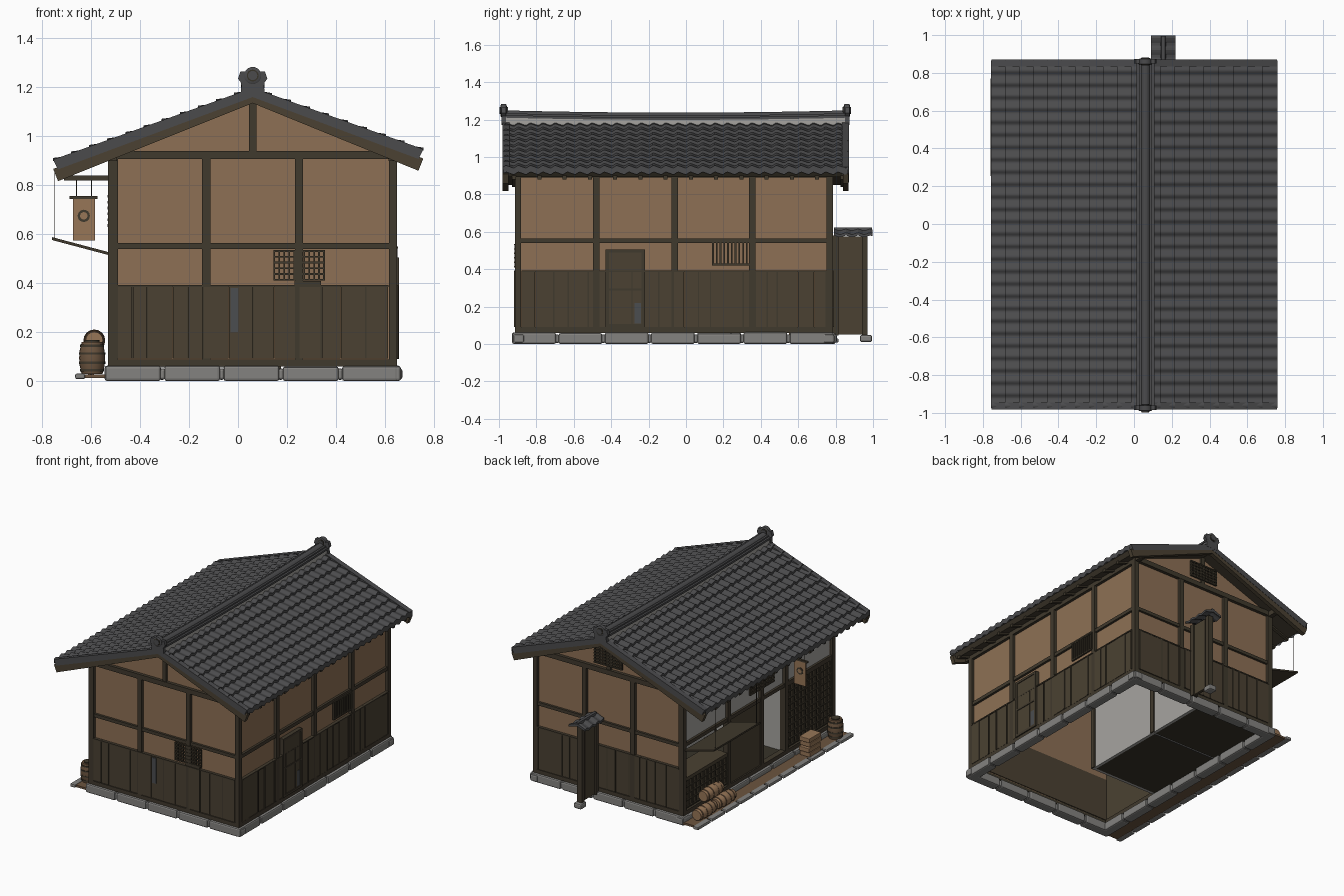
import bpy, bmesh, math, random
from mathutils import Matrix, Vector

random.seed(4)
if "Cube" in bpy.data.objects:
    bpy.data.objects.remove(bpy.data.objects["Cube"])


def material(name, r, g, b):
    m = bpy.data.materials.new(name)
    m.use_nodes = True
    m.diffuse_color = (r, g, b, 1)
    m.node_tree.nodes["Principled BSDF"].inputs["Base Color"].default_value = (r, g, b, 1)
    return m


CLAY = material("clay wall", .268, .163, .09)
PLASTER = material("pale plaster", .38, .37, .35)
TIMBER = material("dark timber", .051, .041, .026)
PLANK = material("weathered plank", .069, .053, .032)
TILE = material("roof tile", .07, .07, .073)
STONE = material("foundation stone", .23, .225, .215)
STRAW = material("light wood", .31, .18, .095)
CRATE = material("crate wood", .15, .09, .05)
SHADE = material("dark floor", .038, .033, .022)
BLUE = material("faded blue", .07, .075, .08)


def finish(name, bm, mat, smooth=False):
    bmesh.ops.recalc_face_normals(bm, faces=bm.faces)
    me = bpy.data.meshes.new(name)
    bm.to_mesh(me)
    bm.free()
    me.materials.append(mat)
    ob = bpy.data.objects.new(name, me)
    bpy.context.collection.objects.link(ob)
    if smooth:
        bpy.ops.object.select_all(action='DESELECT')
        ob.select_set(True)
        bpy.context.view_layer.objects.active = ob
        bpy.ops.object.shade_smooth_by_angle(angle=math.radians(40))
    return ob


def boxes(name, items, mat, bevel=0):
    """Each item is x0, x1, y0, y1, z0, z1."""
    bm = bmesh.new()
    for x0, x1, y0, y1, z0, z1 in items:
        c = Vector((x0 + x1, y0 + y1, z0 + z1)) / 2
        size = Matrix.Diagonal((abs(x1 - x0), abs(y1 - y0), abs(z1 - z0), 1))
        bmesh.ops.create_cube(bm, size=1, matrix=Matrix.Translation(c) @ size)
    ob = finish(name, bm, mat)
    if bevel:
        mod = ob.modifiers.new("bevel", 'BEVEL')
        mod.width, mod.segments = bevel, 2


def prism(name, profile, ys, mat, lift=lambda y: 0):
    """Loft an xz profile through the given y stations."""
    bm = bmesh.new()
    rings = [[bm.verts.new((x, y, z + lift(y))) for x, z in profile] for y in ys]
    n = len(profile)
    for a, b in zip(rings, rings[1:]):
        for i in range(n):
            bm.faces.new((a[i], a[(i + 1) % n], b[(i + 1) % n], b[i]))
    bm.faces.new(rings[0])
    bm.faces.new(rings[-1])
    finish(name, bm, mat)


def lathe(name, profile, loc, mat, axis='Z', seg=16):
    """Turn (radius, height) points about an axis through loc."""
    turn = {'Z': Matrix(), 'Y': Matrix.Rotation(math.pi / 2, 4, 'X')}[axis]
    bm = bmesh.new()
    rings = [[bm.verts.new((r * math.cos(k * math.tau / seg), r * math.sin(k * math.tau / seg), h))
              for k in range(seg)] for r, h in profile]
    for a, b in zip(rings, rings[1:]):
        for k in range(seg):
            bm.faces.new((a[k], a[(k + 1) % seg], b[(k + 1) % seg], b[k]))
    bm.faces.new(rings[0])
    bm.faces.new(rings[-1])
    bm.transform(Matrix.Translation(loc) @ turn)
    finish(name, bm, mat, True)


# Wall planes: d is the distance outwards from the wall face
X0, X1, Y0, Y1 = -.51, .63, -.895, .765


def on(side, a0, a1, z0, z1, d0, d1):
    if side in ("front", "back"):
        f = (lambda d: Y0 - d) if side == "front" else (lambda d: Y1 + d)
        return (a0, a1, f(d0), f(d1), z0, z1)
    f = (lambda d: X0 - d) if side == "left" else (lambda d: X1 + d)
    return (f(d0), f(d1), a0, a1, z0, z1)


def lattice(name, side, a0, a1, z0, z1, nv, nh, d=.012, t=.009):
    bars = [on(side, a, a + t, z0, z1, d, d + .01)
            for a in [a0 + (a1 - a0 - t) * i / nv for i in range(nv + 1)]]
    bars += [on(side, a0, a1, z, z + t, d, d + .012)
             for z in [z0 + (z1 - z0 - t) * i / nh for i in range(nh + 1)]]
    boxes(name, bars, TIMBER)


RX, RZ, SLOPE = .06, 1.19, .36


def roof_z(x):
    return RZ - SLOPE * abs(x - RX)


# Walls
gable = [(X0, .08), (X1, .08), (X1, roof_z(X1) - .055), (RX, RZ - .05), (X0, roof_z(X0) - .055)]
prism("front_wall", gable, (Y0, Y0 + .02), CLAY)
prism("back_wall", gable, (Y1 - .02, Y1), CLAY)
boxes("right_wall", [on("right", Y0, Y1, .08, .92, -.02, 0)], CLAY)
boxes("shop_upper_wall", [on("left", Y0, Y1, .55, .92, -.02, 0)], PLASTER)

# Timber frame
posts_x = (-.513, -.13, .249, .633)
posts_y = (-.898, -.48, -.06, .355, .768)
shop_posts = (-.898, -.37, -.1, .27, .768)
H = .017
frame = []
for side in ("front", "back"):
    frame += [on(side, x - H, x + H, .06, .93, 0, .02) for x in posts_x]
    frame += [on(side, X0, X1, .54, .563, 0, .016), on(side, X0 - .01, X1 + .01, .906, .94, 0, .022),
              on(side, RX - .015, RX + .015, .94, 1.14, 0, .016),
              on(side, X0 - .02, X1 + .02, .06, .088, -.02, .02)]
frame += [on("right", y - H, y + H, .06, .92, 0, .02) for y in posts_y]
frame += [on("left", y - H, y + H, .06, .92, -.02, .02) for y in shop_posts]
for side in ("right", "left"):
    frame += [on(side, Y0, Y1, .54, .565, -.01, .016), on(side, Y0, Y1, .89, .92, 0, .02),
              on(side, Y0, Y1, .06, .09, -.02, .02)]
boxes("timber_frame", frame, TIMBER)

# Plank wainscot with battens, lined inside
planks, battens = [], []
for side, lo, hi in (("front", X0 + .015, X1 - .015), ("back", X0 + .015, X1 - .015), ("right", Y0 + .015, Y1 - .015)):
    planks.append(on(side, lo, hi, .085, .39, -.026, -.02))
    a = lo
    while a < hi:
        b = min(hi, a + random.uniform(.05, .11))
        planks.append(on(side, a, b - .002, .092, .39, 0, random.uniform(.018, .022)))
        if random.random() < .6:
            battens.append(on(side, b - .004, b + .003, .092, .39, .015, .025))
        a = b
    battens.append(on(side, lo, hi, .384, .392, .01, .024))
planks += [on("left", -.88, -.38, .09, .545, -.01, .004), on("left", -.09, .26, .09, .545, -.01, .01),
           on("left", .28, .76, .09, .3, -.01, .004)]
boxes("plank_panels", planks, PLANK)
boxes("plank_battens", battens, TIMBER)

# Lattices
lattice("front_window", "front", .145, .355, .41, .535, 10, 5, t=.007)
lattice("right_window", "right", .14, .35, .42, .55, 10, 1)
lattice("gable_vent", "back", -.05, .17, .965, 1.08, 8, 5)
lattice("transom_window", "left", -.23, .04, .63, .76, 8, 5, t=.011)
lattice("shop_lattice", "left", -.88, -.38, .1, .54, 12, 9, .002)
lattice("counter_lattice", "left", .285, .755, .1, .3, 11, 4, .002)
boxes("window_sill", [on("front", .23, .34, .392, .408, 0, .02)], TIMBER)
boxes("shop_counter", [on("left", .28, .76, .3, .318, -.15, .015)], PLANK)

# Side door
boxes("side_door", [on("right", -.42, -.23, .1, .5, 0, .023)], PLANK)
boxes("door_frame", [on("right", a, b, z0, z1, 0, .028) for a, b, z0, z1 in (
    (-.43, -.412, .09, .505), (-.238, -.22, .09, .505), (-.43, -.22, .488, .505),
    (-.43, -.22, .285, .297), (-.43, -.22, .09, .108))], TIMBER)
boxes("blue_patches", [on("front", -.03, 0, .2, .38, .018, .0235), on("right", -.275, -.24, .11, .22, .02, .0245)], BLUE)

# Shop interior
boxes("inner_partition", [(.02, .04, -.37, Y1 - .02, .06, .95), (X0, .04, -.38, -.36, .06, .95)], PLASTER)
boxes("partition_posts", [(.015, .05, y - H, y + H, .06, .95) for y in (-.365, .24)], TIMBER)
boxes("shop_floor", [(X0, .02, -.36, Y1 - .02, .06, .08)], SHADE)
boxes("floor_joist", [(X0, .02, .235, .245, .055, .06)], STONE)

# Foundation stones and kerb
stones = []
for side, lo, hi, n in (("front", -.545, .665, 5), ("back", -.545, .665, 5), ("right", -.93, .8, 7), ("left", -.93, .8, 7)):
    step = (hi - lo) / n
    for i in range(n):
        a, top = lo + i * step, random.uniform(.056, .063)
        stones.append(on(side, a + .002, a + step - .012, 0, top, -.035, .035))
        stones.append(on(side, a + step - .02, a + step + .006, .005, .052, -.03, .028))
boxes("foundation_stones", stones, STONE, .01)
boxes("kerb_stones", [(-.665, -.625, -.93 + i * .16, -.785 + i * .16, .008, .03) for i in range(11)], STONE, .006)
boxes("shop_apron", [(-.63, -.53, -.92, .8, .012, .026)], CRATE)

# Roof
YA, YB, EAVES = -.98, .87, (-.755, .757)
COLS, SUB = 28, 8
for side, xe in zip(("left", "right"), EAVES):
    def band(top, low_ridge, low_eave, ys, name, mat, inset=0):
        x = xe - math.copysign(inset, xe)
        prism(name, [(RX, RZ + top), (x, roof_z(x) + top), (x - math.copysign(.02, xe), roof_z(x) + low_eave),
                     (RX, RZ + low_ridge)], ys, mat)
    band(-.022, -.048, -.05, (YA + .01, YB - .01), side + "_roof_deck", TIMBER, .012)
    band(-.03, -.055, -.08, (YA, YA + .03), side + "_front_bargeboard", PLANK)
    band(-.03, -.055, -.08, (YB - .03, YB), side + "_back_bargeboard", PLANK)
    band(.008, -.03, -.032, (YA - .002, YA + .035), side + "_front_verge", TILE)
    band(.008, -.03, -.032, (YB - .035, YB + .002), side + "_back_verge", TILE)
    # Stepped courses of wavy tiles
    bm = bmesh.new()
    rows = round(abs(xe - RX) / .075)
    for r in range(rows):
        strip = []
        for f, h in ((r, -.008), (r + 1.02, .009), (r + 1.02, -.026)):
            x = RX + (xe - RX) * f / rows
            strip.append([])
            for k in range(COLS * SUB + 1):
                t = k / SUB
                wave = .006 * math.sin(t * math.tau) + .0012 * math.sin(2 * t * math.tau)
                strip[-1].append(bm.verts.new((x, YA + .005 + (YB - YA - .01) * t / COLS, roof_z(x) + h + wave)))
        for a, b in zip(strip, strip[1:]):
            for k in range(COLS * SUB):
                bm.faces.new((a[k], a[k + 1], b[k + 1], b[k]))
    finish(side + "_roof_tiles", bm, TILE, True)
    # Rafters below the eaves
    wall = X0 if xe < 0 else X1
    for i in range(14):
        y = -.93 + i * .135
        prism(side + "_rafter", [(x, roof_z(x) + d) for x, d in (
            (wall, -.045), (xe * .965, -.045), (xe * .965, -.068), (wall, -.068))], (y, y + .022), TIMBER)
boxes("purlins", [(x - .016, x + .016, YA + .03, YB - .03, roof_z(x) - .085, roof_z(x) - .045)
                  for x in (X0, X1)], TIMBER)


def sag(y):
    return .012 * ((y + .055) / .92) ** 2


# Ridge and end ornaments
stations = [YA + (YB - YA) * i / 12 for i in range(13)]
for name, w, z0, z1, mat in (("ridge_plaster", .042, 1.15, 1.2, PLASTER), ("ridge_course", .048, 1.198, 1.212, TILE),
                             ("ridge_upper", .034, 1.21, 1.222, TILE)):
    prism(name, [(RX - w, z0), (RX + w, z0), (RX + w, z1), (RX - w, z1)], stations, mat, sag)
prism("ridge_cap", [(RX + .022 * math.cos(a * math.pi / 6), 1.219 + .018 * math.sin(a * math.pi / 6))
                    for a in range(7)], stations, TILE, sag)
for name, y, out in (("front", YA, -1), ("back", YB - .015, 1)):
    prism(name + "_ridge_end", [(RX + x, z) for x, z in ((-.05, 1.17), (.05, 1.17), (.045, 1.215), (.06, 1.235),
          (.05, 1.265), (-.05, 1.265), (-.06, 1.235), (-.045, 1.215))], (y - .006, y + .018), TILE)
    lathe(name + "_ridge_disc", [(.03, -.016), (.035, -.013), (.035, .013), (.03, .016)], (RX, y + .005, 1.248), TILE, 'Y', 24)
    lathe(name + "_ridge_groove", [(.024, -.018), (.024, .018)], (RX, y + .005, 1.248), SHADE, 'Y', 24)
    lathe(name + "_ridge_boss", [(.019, -.022), (.019, .022)], (RX, y + .005, 1.248), TILE, 'Y', 24)

# Wing fence at the back
boxes("fence_boards", [(.145, .165, .79 + i * .045, .834 + i * .045, .05, .575) for i in range(4)], PLANK)
boxes("fence_posts", [(.135, .175, y, y + .03, .045, .58) for y in (.785, .94)]
      + [(.147, .163, .79, .965, z, z + .02) for z in (.08, .54)], TIMBER)
boxes("fence_footing", [(.125, .185, .93, .995, .01, .048)], STONE, .01)
prism("fence_roof", [(.09, .575), (.09, .59), (.14, .61), (.17, .61), (.22, .59), (.22, .575), (.155, .595)],
      [.79 + i * .013 for i in range(17)], TILE, lambda y: .005 * math.cos((y - .79) / .065 * math.tau))
prism("fence_ridge", [(.14, .6), (.17, .6), (.165, .622), (.145, .622)], (.79, .995), TILE)

# Propped shutter and hanging sign
prism("propped_shutter", [(-.53, .515), (-.53, .527), (-.76, .588), (-.76, .576)], (.255, .77), TIMBER)
boxes("shutter_cords", [(-.75, -.747, y, y + .003, .58, .86) for y in (.28, .74)], TIMBER)
boxes("sign_bracket", [(-.71, -.49, -.39, -.37, .82, .84)], TIMBER)
boxes("sign_hangers", [(x, x + .004, -.382, -.378, .75, .82) for x in (-.662, -.6)]
      + [(-.688, -.573, -.388, -.372, .743, .755)], TIMBER)
boxes("sign_board", [(-.675, -.585, -.386, -.374, .575, .745)], STRAW)
lathe("sign_ring", [(.025, -.008), (.025, .008)], (-.63, -.38, .675), TIMBER, 'Y', 20)
lathe("sign_ring_centre", [(.015, -.01), (.015, .01)], (-.63, -.38, .675), STRAW, 'Y', 20)


# Goods outside the shop
def barrel(name, loc, r, h, axis, mat, hoop):
    lathe(name, [(r * .8, 0), (r * .95, h * .25), (r, h * .5), (r * .95, h * .75), (r * .8, h)], loc, mat, axis)
    for f in (.12, .36, .64, .88):
        k = r * (1.03 - .7 * (f - .5) ** 2)
        lathe(name + "_hoop", [(k, h * f - .005), (k, h * f + .005)], loc, hoop, axis)


barrel("upright_barrel", (-.596, -.82, .028), .053, .132, 'Z', CRATE, TIMBER)
lathe("barrel_lid", [(.03, 0), (.03, .012)], (-.596, -.82, .155), TIMBER)
for x, y, z in ((-.6, .74, .07), (-.6, .53, .07), (-.587, .65, .166)):
    barrel("straw_cask", (x, y, z), .044, .19, 'Y', STRAW, CRATE)
boxes("stacked_crates", [(-.64, -.56, -.6 + o, -.47 + o, .028 + i * .034, .058 + i * .034)
                         for i, o in enumerate((0, .008, -.005, .004))], STRAW, .003)
